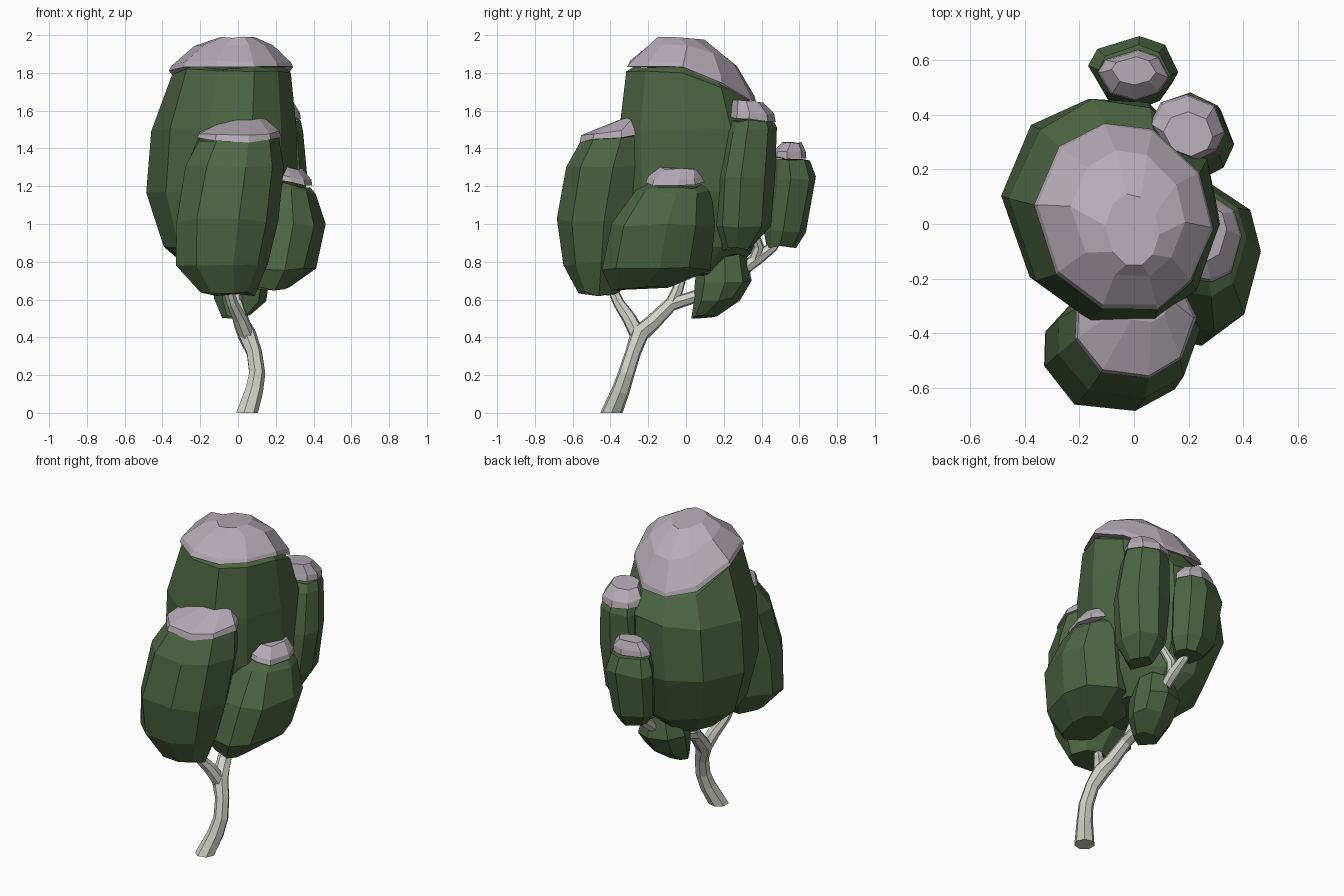
import bpy, bmesh, math, random
from mathutils import Vector

random.seed(4)


def material(name, rgb):
    m = bpy.data.materials.new(name)
    m.diffuse_color = (*rgb, 1)
    return m


GREEN = material("leaf_green", (0.075, 0.13, 0.055))
SNOW = material("pale_snow", (0.46, 0.41, 0.46))
BARK = material("pale_bark", (0.62, 0.63, 0.56))


def loft(name, rings, mat):
    """Flat-shaded skin over matching closed rings, capped at both ends."""
    bm = bmesh.new()
    rows = [[bm.verts.new(p) for p in ring] for ring in rings]
    n = len(rows[0])
    for a, b in zip(rows, rows[1:]):
        for i in range(n):
            j = (i + 1) % n
            bm.faces.new((a[i], a[j], b[j], b[i]))
    bm.faces.new(rows[0][::-1])
    bm.faces.new(rows[-1])
    bmesh.ops.recalc_face_normals(bm, faces=bm.faces)
    me = bpy.data.meshes.new(name)
    bm.to_mesh(me)
    bm.free()
    me.materials.append(mat)
    ob = bpy.data.objects.new(name, me)
    bpy.context.collection.objects.link(ob)
    return ob


def clump(name, sides, skew, leaf, cap):
    """Rings are (z, x0, x1, y0, y1, slope in x, slope in y, extra drop behind)."""
    angles = [(i + random.uniform(-.18, .18)) * math.tau / sides for i in range(sides)]
    bulge = [random.uniform(.99, 1.06) for _ in angles]

    def ring(z, x0, x1, y0, y1, sx=0, sy=0, drop=0, rough=.025):
        pts = []
        for a, b in zip(angles, bulge):
            r = b * random.uniform(1 - rough, 1 + rough)
            dx = math.cos(a) * r * (x1 - x0) / 2
            # skew turns the round outline into a diagonal oval
            dy = (math.sin(a) + skew * math.cos(a)) * r * (y1 - y0) / 2
            dz = random.uniform(-rough, rough) * .5 + sx * dx + sy * dy - drop * max(dy, 0)
            pts.append(Vector(((x0 + x1) / 2 + dx, (y0 + y1) / 2 + dy, z + dz)))
        return pts

    loft(name + "_foliage", [ring(*r) for r in leaf], GREEN)
    if cap:
        loft(name + "_snow_cap",
             [ring(*(r + (0,) * (8 - len(r))), rough=.012) for r in cap], SNOW)


# Foliage clumps with their snow caps
clump("main_crown", 10, -.08, [
    (.73, -.2, .16, -.2, .22),
    (.88, -.38, .25, -.3, .37),
    (1.17, -.47, .31, -.35, .47),
    (1.5, -.44, .31, -.36, .46),
    (1.81, -.34, .275, -.31, .37, 0, 0, .55),
    (1.83, -.3, .24, -.27, .33, 0, 0, .55),
], [
    (1.83, -.35, .28, -.31, .375, 0, 0, .55),
    (1.86, -.34, .27, -.295, .365, 0, 0, .55),
    (1.95, -.22, .18, -.19, .27, 0, 0, .48),
    (1.99, -.1, .09, -.15, .11, 0, 0, .15),
])
clump("front_clump", 9, .05, [
    (.63, -.2, .08, -.57, -.36),
    (.79, -.33, .15, -.65, -.26),
    (1.02, -.335, .2, -.685, -.2),
    (1.3, -.28, .23, -.64, -.15),
    (1.46, -.21, .21, -.56, -.14, 0, .12),
], [
    (1.46, -.22, .22, -.57, -.13, 0, .12),
    (1.49, -.21, .21, -.56, -.14, 0, .12),
    (1.56, -.05, .13, -.36, -.2, 0, .1),
])
clump("right_clump", 9, 0, [
    (.66, .06, .27, -.4, -.08),
    (.76, -.05, .41, -.45, .12),
    (1.0, -.02, .465, -.4, .15),
    (1.17, .05, .41, -.27, .13),
    (1.22, .08, .38, -.21, .1, -.2),
], [
    (1.23, .08, .395, -.22, .11, -.2),
    (1.26, .08, .39, -.21, .1, -.2),
    (1.3, .13, .34, -.14, .08, -.1),
])
clump("back_right_clump", 8, -.05, [
    (.87, .12, .25, .2, .35),
    (.99, .06, .33, .15, .45),
    (1.25, .05, .365, .16, .47),
    (1.5, .07, .345, .21, .48),
    (1.55, .08, .33, .24, .46),
], [
    (1.55, .06, .335, .23, .475, 0, -.1),
    (1.59, .07, .33, .24, .465, 0, -.1),
    (1.65, .11, .29, .25, .41, 0, -.1),
])
clump("back_clump", 8, 0, [
    (.88, -.08, .1, .43, .58),
    (.96, -.14, .14, .42, .63),
    (1.24, -.165, .165, .45, .685),
    (1.34, -.13, .13, .46, .65),
], [
    (1.35, -.13, .13, .455, .635),
    (1.38, -.12, .125, .46, .63),
    (1.43, -.08, .08, .51, .61),
])
clump("low_clump", 8, 0, [
    (.51, -.08, .06, .03, .16, 0, .1),
    (.6, -.12, .14, .045, .28),
    (.7, -.13, .16, .05, .345),
    (.83, -.08, .12, .07, .32),
], [])


def limb(name, path, sides=7):
    """Tapered tube through (x, y, z, radius) points."""
    pts = [Vector(p[:3]) for p in path]
    rings = []
    for i, p in enumerate(pts):
        d = (pts[min(i + 1, len(pts) - 1)] - pts[max(i - 1, 0)]).normalized()
        if i == 0 and p.z == 0:
            d = Vector((0, 0, 1))
        u = Vector((1, 0, 0))
        u = (u - d * u.dot(d)).normalized()
        v = d.cross(u)
        r = path[i][3] * 1.06
        rings.append([p + (u * math.cos(k * math.tau / sides) +
                           v * math.sin(k * math.tau / sides)) * r for k in range(sides)])
    loft(name, rings, BARK)


# Curved trunk running into the long back branch, with three side branches
limb("trunk", [(.045, -.395, 0, .057), (.085, -.345, .12, .046), (.1, -.315, .21, .042),
               (.085, -.28, .32, .04), (.045, -.245, .42, .048), (.02, -.18, .475, .042),
               (-.01, -.08, .575, .036), (-.01, .03, .61, .032), (0, .14, .65, .03),
               (.02, .28, .74, .029), (.02, .38, .82, .034), (.01, .46, .88, .027),
               (0, .52, 1.0, .018)])
limb("front_branch", [(.05, -.25, .4, .04), (.01, -.3, .5, .036),
                      (-.03, -.355, .58, .029), (-.06, -.4, .68, .024)])
limb("middle_branch", [(-.01, -.08, .57, .034), (-.02, -.045, .65, .029),
                       (-.03, -.02, .73, .025), (-.04, -.02, .84, .018)])
limb("back_branch", [(.02, .36, .8, .03), (.04, .385, .88, .027),
                     (.08, .355, .97, .022), (.14, .33, 1.05, .014)])
